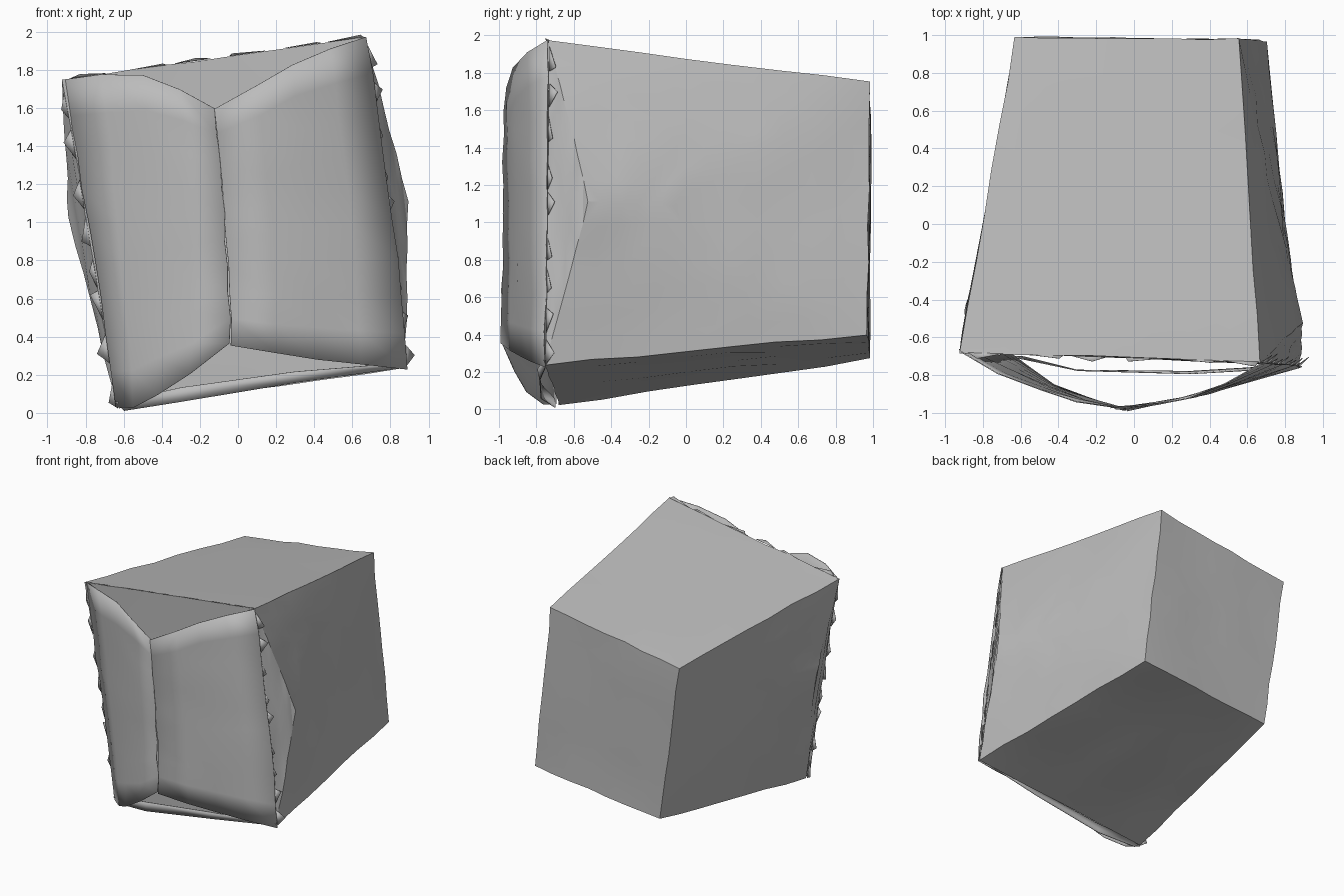
import bpy, bmesh, random
from mathutils import Vector

random.seed(4)
if "Cube" in bpy.data.objects:
    bpy.data.objects.remove(bpy.data.objects["Cube"])

paper = bpy.data.materials.new("grey paper")
paper.use_nodes = True
paper.diffuse_color = (0.5, 0.5, 0.5, 1)
paper.node_tree.nodes["Principled BSDF"].inputs["Base Color"].default_value = (0.5, 0.5, 0.5, 1)


def jitter(amount):
    return Vector([random.uniform(-amount, amount) for _ in range(3)])


def finish(name, bm, angle=0.35, thickness=0):
    bmesh.ops.recalc_face_normals(bm, faces=bm.faces)
    mesh = bpy.data.meshes.new(name)
    bm.to_mesh(mesh)
    bm.free()
    mesh.materials.append(paper)
    obj = bpy.data.objects.new(name, mesh)
    bpy.context.collection.objects.link(obj)
    if thickness:
        mod = obj.modifiers.new("thickness", "SOLIDIFY")
        mod.thickness = thickness
        mod.offset = 0
    bpy.ops.object.select_all(action="DESELECT")
    obj.select_set(True)
    bpy.context.view_layer.objects.active = obj
    bpy.ops.object.shade_smooth_by_angle(angle=angle)
    return obj


# Corners: top/bottom, front/back, left (+x)/right (-x)
C = {
    "tfl": (0.67, -0.73, 1.975), "tfr": (-0.92, -0.68, 1.75),
    "tbl": (0.55, 0.98, 1.75), "tbr": (-0.63, 0.99, 1.57),
    "bfl": (0.88, -0.75, 0.24), "bfr": (-0.63, -0.68, 0.02),
    "bbl": (0.70, 0.97, 0.40), "bbr": (-0.45, 0.98, 0.27),
    # folded ridges pushed out on both sides
    "fl": (0.89, -0.52, 1.11), "ml": (0.79, -0.07, 1.09),
    "fr": (-0.89, -0.42, 1.02), "mr": (-0.75, 0.05, 1.03),
}

# Tapered package body with creased sides
bm = bmesh.new()
V = {k: bm.verts.new(p) for k, p in C.items()}
faces = ["tfl tfr tbr tbl", "bfl bfr bbr bbl", "tbl tbr bbr bbl", "tfl tfr bfr bfl"]
for s in "lr":
    faces += [f"tf{s} tb{s} m{s} f{s}", f"bf{s} bb{s} m{s} f{s}",
              f"tf{s} bf{s} f{s}", f"tb{s} bb{s} m{s}"]
for f in faces:
    bm.faces.new([V[k] for k in f.split()])
bmesh.ops.subdivide_edges(bm, edges=bm.edges[:], cuts=6, use_grid_fill=True)
for v in bm.verts:
    v.co += jitter(0.006)
finish("package_body", bm)


# Front flaps: sheets lofted between an upper and a lower edge
def flap(name, top, bottom, bow, rows=9):
    bm = bmesh.new()
    grid = []
    for i in range(rows + 1):
        t = i / rows
        lift = 4 * t * (1 - t)
        row = []
        for a, b in zip(top, bottom):
            p = Vector(a).lerp(Vector(b), t)
            p.x += bow * lift
            row.append(bm.verts.new(p + jitter(0.007)))
        grid.append(row)
    for r0, r1 in zip(grid, grid[1:]):
        for j in range(len(r0) - 1):
            bm.faces.new((r0[j], r0[j + 1], r1[j + 1], r1[j]))
    return finish(name, bm, thickness=0.006)


flap("right_front_flap",
     [(-0.92, -0.68, 1.75), (-0.72, -0.79, 1.77), (-0.5, -0.88, 1.77), (-0.3, -0.94, 1.7), (-0.13, -0.97, 1.6)],
     [(-0.64, -0.7, 0.03), (-0.55, -0.76, 0.03), (-0.42, -0.85, 0.1), (-0.25, -0.92, 0.2), (-0.04, -0.985, 0.36)],
     0.015)
flap("left_front_flap",
     [(-0.13, -0.97, 1.6), (0.1, -0.955, 1.72), (0.28, -0.92, 1.83), (0.48, -0.84, 1.91), (0.67, -0.74, 1.97)],
     [(-0.04, -0.985, 0.36), (0.2, -0.93, 0.31), (0.42, -0.88, 0.28), (0.65, -0.82, 0.25), (0.89, -0.755, 0.23)],
     0.02)
# Narrow loose strip below the flaps
flap("bottom_strip",
     [(-0.64, -0.7, 0.06), (-0.3, -0.78, 0.13), (0.3, -0.79, 0.21), (0.88, -0.76, 0.27)],
     [(-0.6, -0.7, 0.015), (-0.3, -0.77, 0.06), (0.3, -0.78, 0.16), (0.88, -0.75, 0.24)],
     0, rows=1)


# Torn paper slivers along the front edges
def slivers(name, start, end, outward, count):
    bm = bmesh.new()
    a, b = Vector(start), Vector(end)
    for i in range(count):
        t = (i + random.uniform(0.1, 0.5)) / count
        p, q = a.lerp(b, t), a.lerp(b, min(1, t + 0.7 / count))
        tip = p.lerp(q, random.random()) + Vector(outward) * random.uniform(0.4, 1)
        bm.faces.new([bm.verts.new(c) for c in (p, q, tip)])
    finish(name, bm, thickness=0.003)


slivers("right_edge_slivers", C["tfr"], C["bfr"], (-0.07, 0.04, -0.02), 8)
slivers("left_edge_slivers", C["tfl"], C["bfl"], (0.06, 0.05, 0), 9)
slivers("top_edge_slivers", C["tfr"], C["tfl"], (0, -0.03, 0.015), 6)
